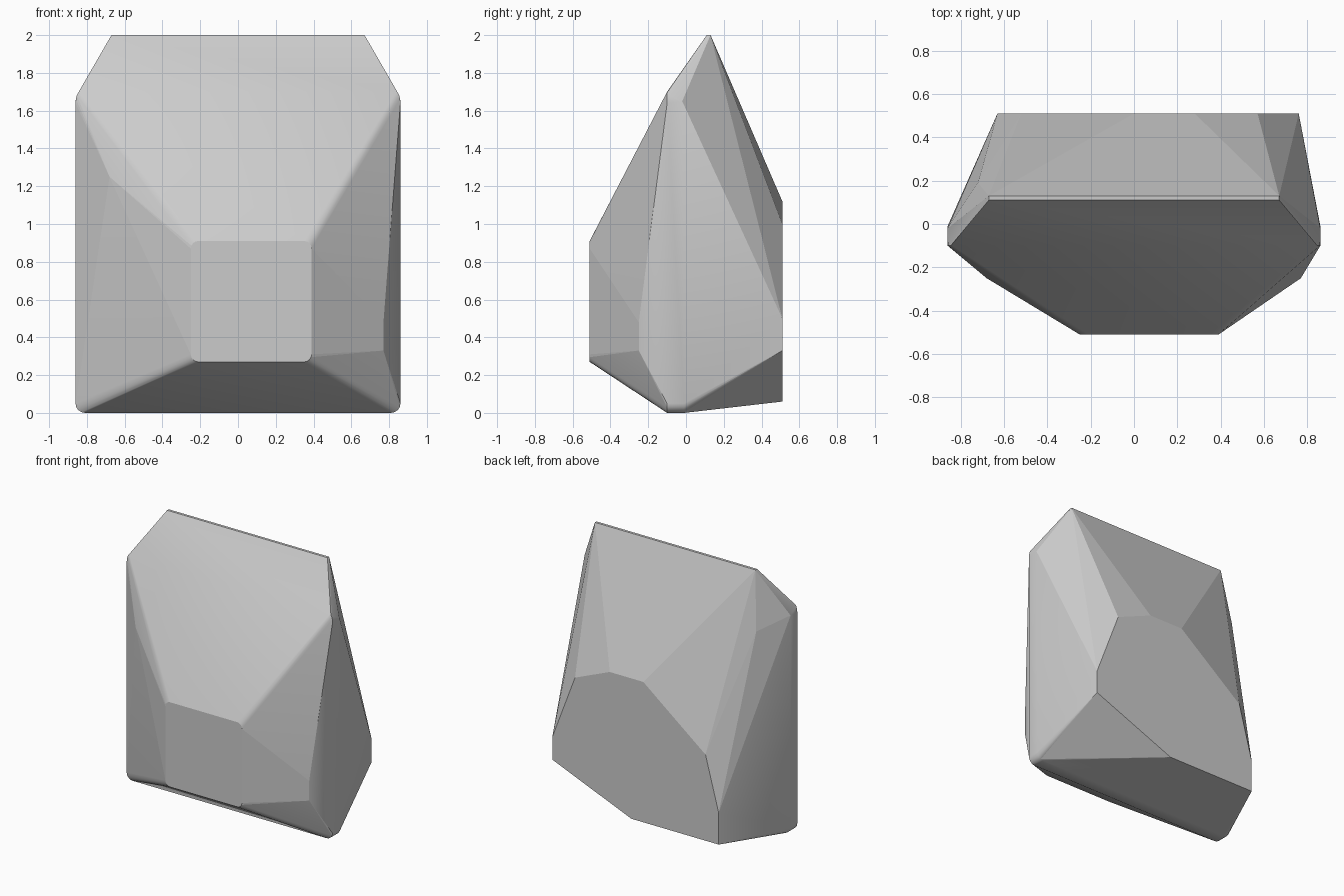
import bpy, bmesh
from math import pi, sin, cos

if "Cube" in bpy.data.objects:
    bpy.data.objects.remove(bpy.data.objects["Cube"])


def corner(bm, x, y, z, sx, sz, rx, rz, steps=4):
    """Rounded corner arc in an XZ plane; sx, sz point outward."""
    out = []
    for i in range(steps + 1):
        a = i / steps * pi / 2
        out.append(bm.verts.new((x - sx * rx * (1 - cos(a)), y,
                                 z - sz * rz * (1 - sin(a)))))
    return out


bm = bmesh.new()
rounded = bm.verts.layers.int.new("rounded")
soft = []

# small front facet with rounded corners
for x, sx in ((-0.25, -1), (0.39, 1)):
    for z, sz in ((0.27, -1), (0.91, 1)):
        soft += corner(bm, x, -0.51, z, sx, sz, 0.04, 0.04)

# broad belt around the middle, and the narrow ridge on top
for sx in (-1, 1):
    for y in (-0.10, -0.01):
        soft += corner(bm, sx * 0.86, y, 0.0, sx, -1, 0.05, 0.05)
    soft += corner(bm, sx * 0.86, -0.10, 1.70, sx, 1, 0.023, 0.06)
    soft.append(bm.verts.new((sx * 0.86, -0.02, 1.65)))
    for y in (0.11, 0.13):
        bm.verts.new((sx * 0.67, y, 2.0))
for v in soft:
    v[rounded] = 1

# irregular chips on the sides
for p in ((-0.68, -0.25, 1.25), (0.77, -0.25, 0.33), (0.77, -0.25, 0.48),
          (-0.72, 0.19, 1.57)):
    bm.verts.new(p)

# outline of the flat back facet
for x, z in ((0.76, 0.33), (0.76, 0.50), (0.57, 1.0), (0.28, 1.12), (0.0, 1.12),
             (-0.52, 0.71), (-0.63, 0.30), (-0.63, 0.06), (0.10, 0.06)):
    bm.verts.new((x, 0.51, z))

# wrap everything in a convex skin and merge coplanar triangles
bmesh.ops.convex_hull(bm, input=bm.verts[:])
bmesh.ops.delete(bm, geom=[v for v in bm.verts if not v.link_faces], context='VERTS')
bmesh.ops.dissolve_limit(bm, angle_limit=0.015, verts=bm.verts[:], edges=bm.edges[:])
bmesh.ops.recalc_face_normals(bm, faces=bm.faces[:])

# only the rounded corner strips are shaded soft
for f in bm.faces:
    f.smooth = True
for e in bm.edges:
    flat_rim = all(abs(v.co.y + 0.51) < 0.001 for v in e.verts)
    e.smooth = all(v[rounded] for v in e.verts) and not flat_rim \
        and e.calc_face_angle(pi) < 0.6

mesh = bpy.data.meshes.new("rock")
bm.to_mesh(mesh)
bm.free()
rock = bpy.data.objects.new("rock", mesh)
bpy.context.collection.objects.link(rock)
